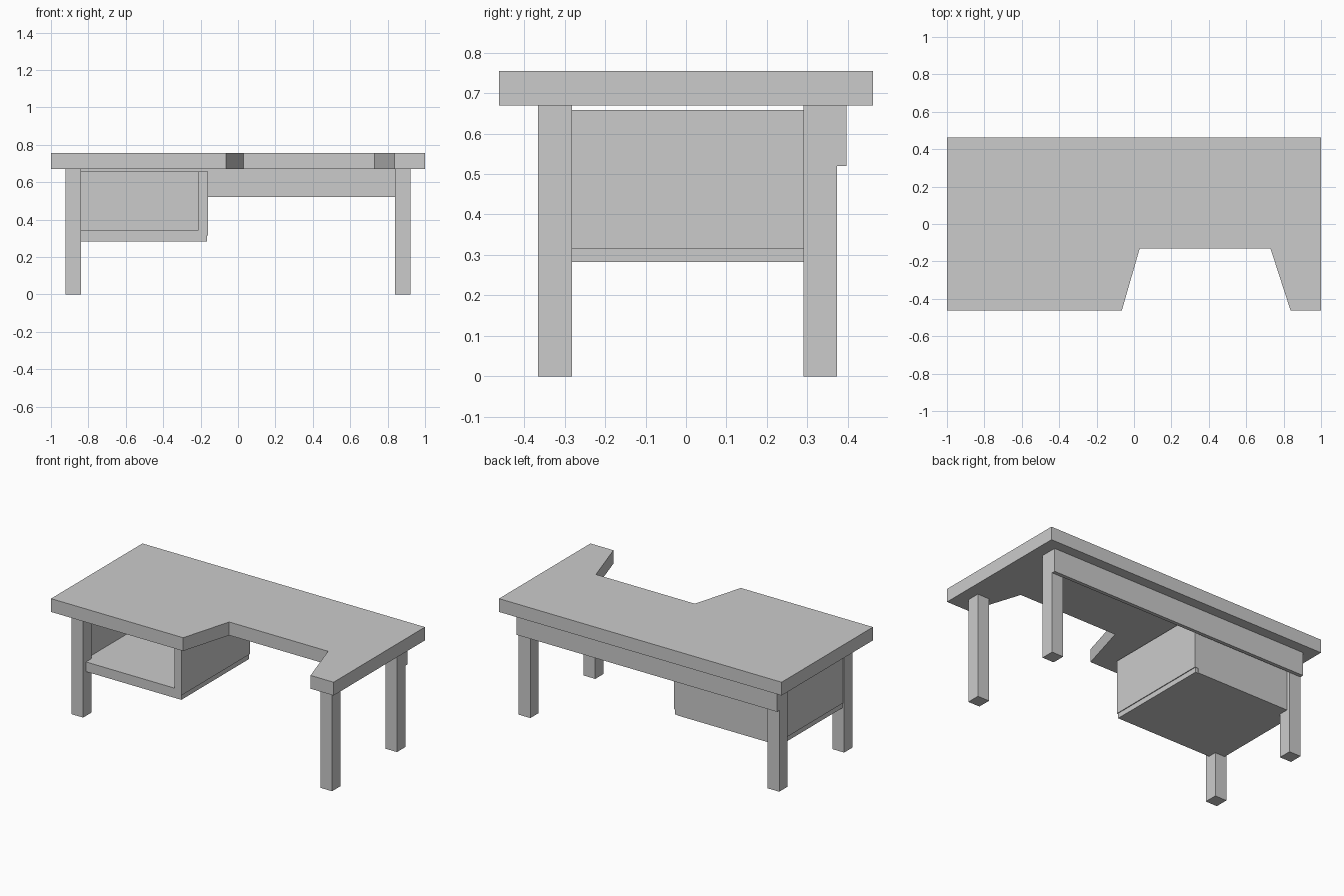
import bpy

if "Cube" in bpy.data.objects:
    bpy.data.objects.remove(bpy.data.objects["Cube"])


def prism(name, outline, z0, z1):
    """Extrude a counter-clockwise xy outline from z0 to z1."""
    n = len(outline)
    verts = [(x, y, z) for z in (z0, z1) for x, y in outline]
    faces = [list(range(n))[::-1], list(range(n, 2 * n))]
    faces += [[i, (i + 1) % n, n + (i + 1) % n, n + i] for i in range(n)]
    mesh = bpy.data.meshes.new(name)
    mesh.from_pydata(verts, [], faces)
    obj = bpy.data.objects.new(name, mesh)
    bpy.context.collection.objects.link(obj)
    return obj


def box(name, x, y, z):
    (x0, x1), (y0, y1) = x, y
    return prism(name, [(x0, y0), (x1, y0), (x1, y1), (x0, y1)], *z)


# Desktop with a splayed knee cut-out in the front edge
prism("desktop", [(-1, -0.462), (-0.065, -0.462), (0.03, -0.132), (0.73, -0.132),
                  (0.837, -0.462), (1, -0.462), (1, 0.462), (-1, 0.462)], 0.67, 0.755)

# Four square legs
for side, x in (("left", (-0.922, -0.84)), ("right", (0.84, 0.922))):
    for end, y in (("front", (-0.366, -0.282)), ("back", (0.29, 0.374))):
        box(f"{end}_{side}_leg", x, y, (0, 0.67))

# Modesty board across the back legs
box("back_board", (-0.922, 0.922), (0.374, 0.397), (0.52, 0.67))

# Open-fronted cabinet hung between the left legs
box("cabinet_shelf", (-0.91, -0.165), (-0.337, 0.347), (0.283, 0.345))
for side, x in (("left", (-0.915, -0.865)), ("right", (-0.21, -0.16))):
    box(f"cabinet_{side}_panel", x, (-0.342, 0.349), (0.315, 0.658))
box("cabinet_back_panel", (-0.89, -0.185), (0.305, 0.352), (0.283, 0.658))
